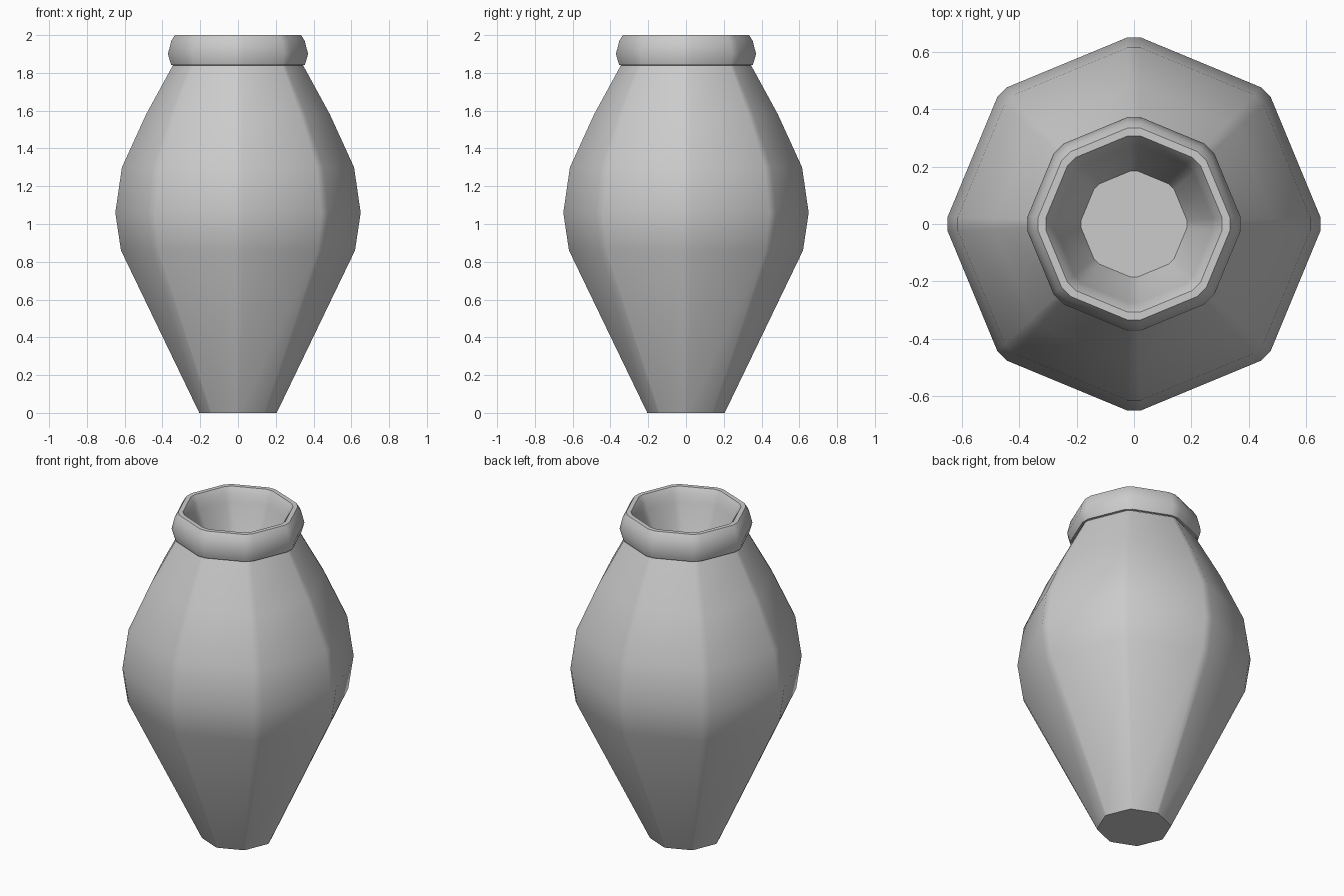
import bpy, math

if "Cube" in bpy.data.objects:
    bpy.data.objects.remove(bpy.data.objects["Cube"])

SIDES = 8


def ring_part(name, profile, bevel_deg, cap_start=False, cap_end=False):
    """Spin a (radius, z) profile into an octagon with narrow bevelled corners."""
    d = math.radians(bevel_deg)
    angles = [i * 2 * math.pi / SIDES + s * d for i in range(SIDES) for s in (-1, 1)]
    n = len(angles)
    verts = [(r * math.cos(a), r * math.sin(a), z) for r, z in profile for a in angles]
    faces = []
    for k in range(len(profile) - 1):
        for i in range(n):
            j = (i + 1) % n
            faces.append((k * n + i, k * n + j, (k + 1) * n + j, (k + 1) * n + i))
    if cap_start:
        faces.append(tuple(reversed(range(n))))
    if cap_end:
        base = (len(profile) - 1) * n
        faces.append(tuple(range(base, base + n)))
    mesh = bpy.data.meshes.new(name)
    mesh.from_pydata(verts, [], faces)
    obj = bpy.data.objects.new(name, mesh)
    bpy.context.collection.objects.link(obj)
    bpy.ops.object.select_all(action='DESELECT')
    obj.select_set(True)
    bpy.context.view_layer.objects.active = obj
    bpy.ops.object.shade_smooth_by_angle(angle=math.radians(35))
    return obj


# Faceted body with a closed foot
ring_part("vase_body", [
    (0.205, 0.0), (0.62, 0.86), (0.65, 1.06), (0.615, 1.30),
    (0.487, 1.58), (0.345, 1.84)], 2.2, cap_start=True)

# Rounded collar that turns inward into the tapered mouth
ring_part("vase_rim_and_mouth", [
    (0.343, 1.84), (0.355, 1.842), (0.372, 1.90), (0.354, 1.97), (0.335, 2.0),
    (0.308, 2.0), (0.285, 1.965), (0.275, 1.92), (0.185, 1.70)],
    4.0, cap_end=True)
